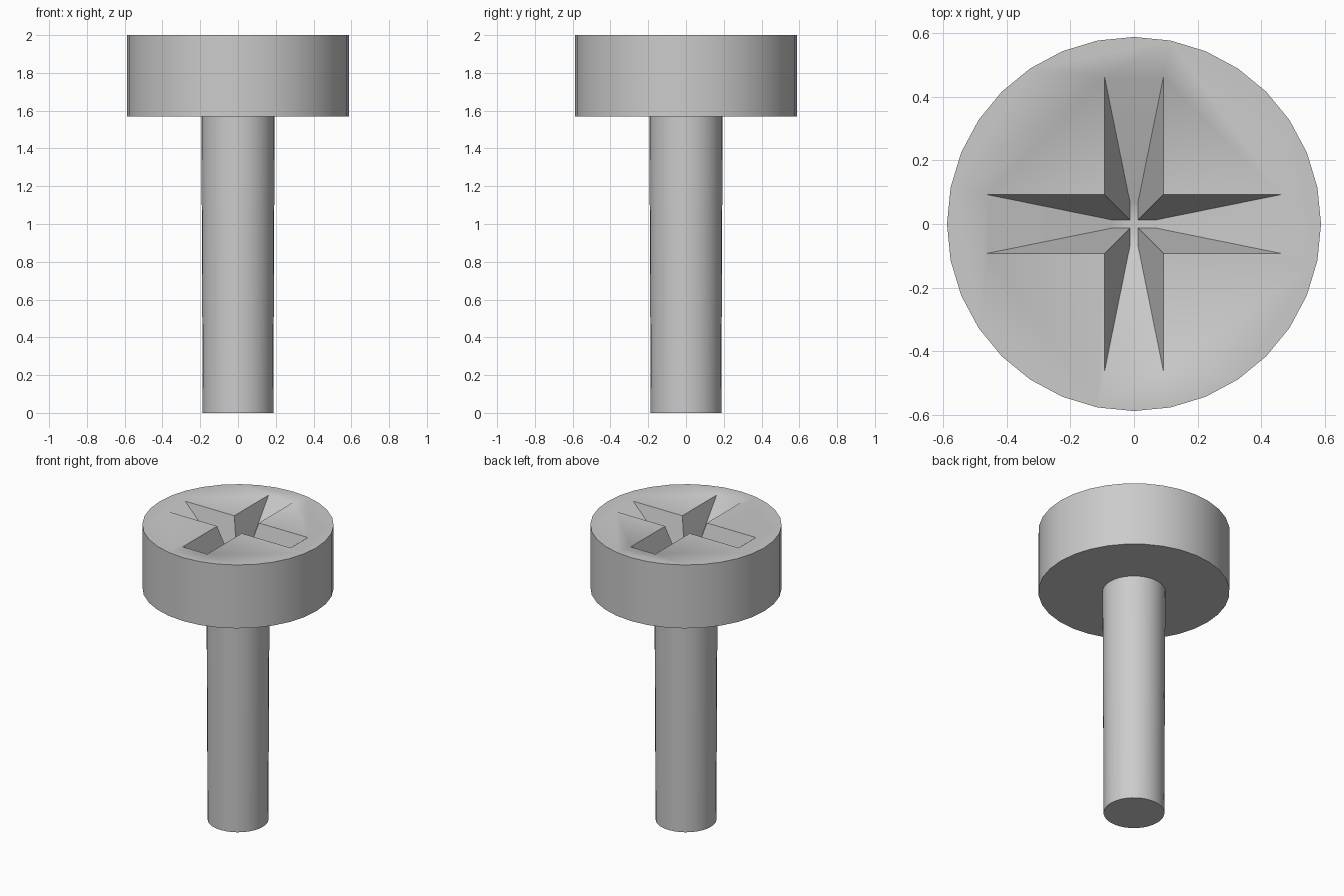
import bpy, bmesh, math

if "Cube" in bpy.data.objects:
    bpy.data.objects.remove(bpy.data.objects["Cube"])


def loft(name, rings):
    """Closed solid through a stack of equal-length point rings."""
    bm = bmesh.new()
    loops = [[bm.verts.new(p) for p in ring] for ring in rings]
    n = len(loops[0])
    for a, b in zip(loops, loops[1:]):
        for i in range(n):
            j = (i + 1) % n
            bm.faces.new((a[i], a[j], b[j], b[i]))
    bm.faces.new(loops[0][::-1])
    bm.faces.new(loops[-1])
    bmesh.ops.recalc_face_normals(bm, faces=bm.faces)
    mesh = bpy.data.meshes.new(name)
    bm.to_mesh(mesh)
    bm.free()
    obj = bpy.data.objects.new(name, mesh)
    bpy.context.collection.objects.link(obj)
    return obj


def circle(r, z, n=32):
    return [(r * math.cos(2 * math.pi * i / n), r * math.sin(2 * math.pi * i / n), z)
            for i in range(n)]


def cross(width, length, z):
    """Plus-shaped outline with half width and arm length."""
    pts = []
    for k in range(4):
        c, s = round(math.cos(k * math.pi / 2)), round(math.sin(k * math.pi / 2))
        for x, y in ((length, -width), (length, width), (width, width)):
            pts.append((c * x - s * y, s * x + c * y, z))
    return pts


def smooth(obj, angle):
    bpy.ops.object.select_all(action='DESELECT')
    obj.select_set(True)
    bpy.context.view_layer.objects.active = obj
    bpy.ops.object.shade_smooth_by_angle(angle=math.radians(angle))


# Shank, very slightly tapered
shank = loft("shank", [circle(0.187, 0), circle(0.194, 1.57)])
smooth(shank, 30)

# Head
head = loft("head", [circle(0.588, 1.57), circle(0.588, 2.0)])

# Tapered cross recess, extended above the head for a clean cut
top, bottom, depth, over = (0.092, 0.46), (0.013, 0.07), 0.31, 0.1
above = [t + (t - b) * over / depth for t, b in zip(top, bottom)]
cutter = loft("recess_cutter", [cross(*bottom, 2.0 - depth), cross(*above, 2.0 + over)])
cutter.hide_render = True

mod = head.modifiers.new("recess", 'BOOLEAN')
mod.operation = 'DIFFERENCE'
mod.solver = 'EXACT'
mod.object = cutter
bpy.context.view_layer.objects.active = head
bpy.ops.object.modifier_apply(modifier=mod.name)
bpy.data.objects.remove(cutter)
smooth(head, 40)
